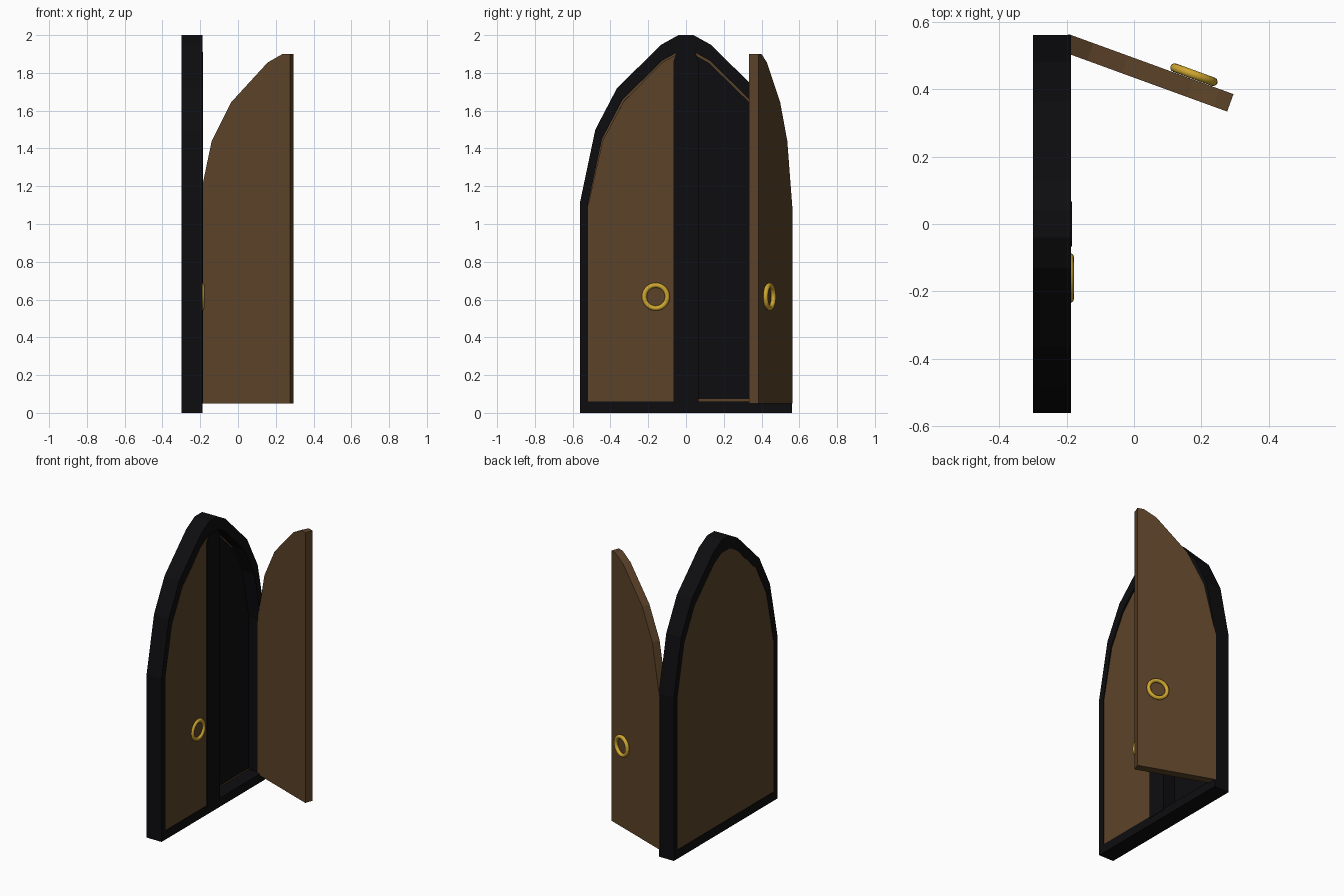
import bpy, bmesh, math
from mathutils import Vector, Matrix

if "Cube" in bpy.data.objects:
    bpy.data.objects.remove(bpy.data.objects["Cube"])


def material(name, rgb):
    m = bpy.data.materials.new(name)
    m.diffuse_color = (*rgb, 1)
    m.use_nodes = True
    m.node_tree.nodes["Principled BSDF"].inputs["Base Color"].default_value = m.diffuse_color
    return m


WOOD = material("brown_wood", (0.105, 0.055, 0.022))
DARK = material("black_paint", (0.004, 0.004, 0.005))
GOLD = material("gold_metal", (0.62, 0.38, 0.03))


def add_object(name, bm, mat):
    bmesh.ops.recalc_face_normals(bm, faces=bm.faces)
    me = bpy.data.meshes.new(name)
    bm.to_mesh(me)
    bm.free()
    me.materials.append(mat)
    ob = bpy.data.objects.new(name, me)
    bpy.context.collection.objects.link(ob)
    return ob


def slab(name, profile, origin, u, n, thick, mat):
    """Extrude a (u, z) profile backwards from its front face at origin."""
    o, u, n = Vector(origin), Vector(u), Vector(n)
    bm = bmesh.new()
    front = [bm.verts.new(o + u * a + Vector((0, 0, z))) for a, z in profile]
    back = [bm.verts.new(v.co - n * thick) for v in front]
    k = len(front)
    bm.faces.new(front)
    bm.faces.new(back)
    for i in range(k):
        j = (i + 1) % k
        bm.faces.new((front[i], front[j], back[j], back[i]))
    return add_object(name, bm, mat)


def mirrored(half):
    return half + [(-a, z) for a, z in reversed(half)]


OUTER = mirrored([(0.56, 0), (0.56, 1.12), (0.48, 1.50), (0.365, 1.72), (0.13, 1.95), (0.04, 2.0)])
INNER = mirrored([(0.52, 0.06), (0.52, 1.10), (0.445, 1.45), (0.335, 1.66), (0.125, 1.865), (0.045, 1.91)])
LEAF = [(0, 0.05), (0.52, 0.05), (0.52, 1.09), (0.442, 1.44), (0.332, 1.645),
        (0.127, 1.855), (0.043, 1.90), (0, 1.90)]

# arched frame: outer and inner loops joined at front and back
XF, XB = -0.187, -0.30
bm = bmesh.new()
loops = [[bm.verts.new((x, y, z)) for y, z in prof]
         for prof, x in ((OUTER, XF), (OUTER, XB), (INNER, XB), (INNER, XF))]
for s in range(4):
    a, b = loops[s], loops[(s + 1) % 4]
    for i in range(len(a)):
        j = (i + 1) % len(a)
        bm.faces.new((a[i], a[j], b[j], b[i]))
add_object("frame", bm, DARK)

# wooden back panel and the slightly smaller dark lining in front of it
slab("back_panel", INNER, (-0.28, 0, 0), (0, 1, 0), (1, 0, 0), 0.017, WOOD)
lining = [(y * 0.985, 1 + (z - 1) * 0.985) for y, z in INNER]
slab("dark_lining", lining, (-0.274, 0, 0), (0, 1, 0), (1, 0, 0), 0.006, DARK)

# centre post
post = mirrored([(0.067, 0.05), (0.067, 1.86), (0.05, 1.91)])
slab("centre_post", post, (-0.184, 0, 0), (0, 1, 0), (1, 0, 0), 0.09, DARK)


def ring(name, centre, normal):
    bpy.ops.mesh.primitive_torus_add(major_radius=0.061, minor_radius=0.013,
                                     major_segments=32, minor_segments=12)
    ob = bpy.context.object
    ob.name = name
    rot = Vector(normal).to_track_quat('Z', 'Y').to_matrix().to_4x4()
    ob.matrix_world = Matrix.Translation(centre) @ rot
    ob.data.materials.append(GOLD)
    bpy.ops.object.shade_smooth()


# closed door leaf with its ring
slab("closed_door", LEAF, (-0.191, 0, 0), (0, -1, 0), (1, 0, 0), 0.055, WOOD)
ring("closed_door_ring", (-0.191, -0.16, 0.615), (1, 0, 0))

# open door leaf swung outward, with its ring on the outer face
t = math.radians(20)
u = Vector((-math.cos(t), math.sin(t), 0))
n = Vector((math.sin(t), math.cos(t), 0))
tip = Vector((0.295, 0.385, 0))
slab("open_door", LEAF, tip, u, n, 0.055, WOOD)
ring("open_door_ring", tip + u * 0.13 + n * 0.014 + Vector((0, 0, 0.615)), n)
